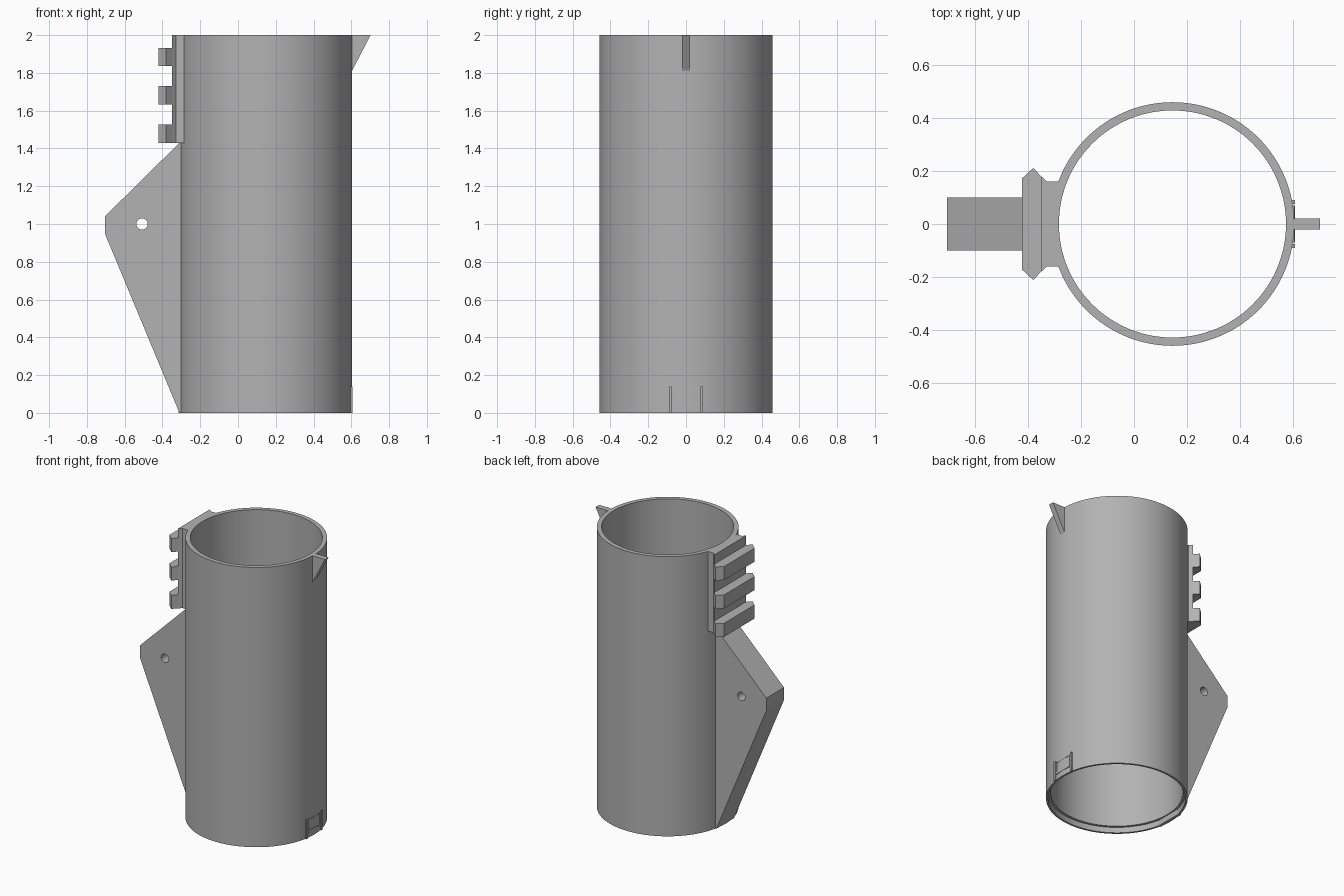
import bpy
import bmesh
from math import pi, radians
from mathutils import Matrix, Vector

if "Cube" in bpy.data.objects:
    bpy.data.objects.remove(bpy.data.objects["Cube"], do_unlink=True)

grey = bpy.data.materials.new("plain grey")
grey.use_nodes = True
grey.diffuse_color = (0.45, 0.45, 0.45, 1)
grey.node_tree.nodes["Principled BSDF"].inputs["Base Color"].default_value = grey.diffuse_color

CX, OUTER, INNER, HEIGHT = 0.145, 0.459, 0.428, 2.0


def finish(name, bm, smooth=False):
    bmesh.ops.recalc_face_normals(bm, faces=bm.faces)
    mesh = bpy.data.meshes.new(name)
    bm.to_mesh(mesh)
    bm.free()
    mesh.materials.append(grey)
    obj = bpy.data.objects.new(name, mesh)
    bpy.context.collection.objects.link(obj)
    if smooth:
        bpy.ops.object.select_all(action="DESELECT")
        obj.select_set(True)
        bpy.context.view_layer.objects.active = obj
        bpy.ops.object.shade_smooth_by_angle(angle=radians(30))
    return obj


def prism(name, points, offset):
    """Extrude a planar outline along an offset vector."""
    bm = bmesh.new()
    face = bm.faces.new([bm.verts.new(p) for p in points])
    new = bmesh.ops.extrude_face_region(bm, geom=[face])["geom"]
    verts = [v for v in new if isinstance(v, bmesh.types.BMVert)]
    bmesh.ops.translate(bm, verts=verts, vec=Vector(offset))
    return finish(name, bm)


def side_plate(name, outline, half_width):
    return prism(name, [(x, -half_width, z) for x, z in outline], (0, 2 * half_width, 0))


def box(name, x0, x1, y0, y1, z0, z1):
    return prism(name, [(x0, y0, z0), (x1, y0, z0), (x1, y1, z0), (x0, y1, z0)],
                 (0, 0, z1 - z0))


# Hollow tube with a shallow counterbore at the bottom
bm = bmesh.new()
section = [(OUTER, 0), (OUTER, HEIGHT), (INNER, HEIGHT), (INNER, 0.04), (0.445, 0.04), (0.445, 0)]
verts = [bm.verts.new((CX + r, 0, z)) for r, z in section]
edges = [bm.edges.new((verts[i - 1], verts[i])) for i in range(len(verts))]
bmesh.ops.spin(bm, geom=verts + edges, cent=(CX, 0, 0), axis=(0, 0, 1),
               angle=2 * pi, steps=128, use_merge=True)
bmesh.ops.remove_doubles(bm, verts=bm.verts, dist=0.0001)
finish("tube", bm, smooth=True)

# Mounting fin with a cross hole
fin = side_plate("mounting_fin", [(-0.29, 0), (-0.31, 0), (-0.705, 0.95),
                                  (-0.705, 1.04), (-0.31, 1.43), (-0.29, 1.43)], 0.1)
bm = bmesh.new()
bmesh.ops.create_cone(bm, cap_ends=True, segments=32, radius1=0.03, radius2=0.03, depth=0.5,
                      matrix=Matrix.Translation((-0.508, 0, 1)) @ Matrix.Rotation(pi / 2, 4, "X"))
cutter = finish("hole_cutter", bm)
cutter.hide_render = True
hole = fin.modifiers.new("hole", "BOOLEAN")
hole.object = cutter
hole.solver = "EXACT"
bpy.context.view_layer.objects.active = fin
bpy.ops.object.modifier_apply(modifier="hole")
bpy.data.objects.remove(cutter, do_unlink=True)


# Accessory rail: continuous base and three teeth sharing one dovetail section
def rail_part(name, half, z0, z1):
    outline = half + [(x, -y) for x, y in reversed(half)]
    prism(name, [(x, y, z0) for x, y in outline], (0, 0, z1 - z0))


rail_part("rail_base", [(-0.283, 0.16), (-0.328, 0.16), (-0.35, 0.18)], 1.43, HEIGHT)
for i in range(3):
    z = 1.43 + 0.203 * i
    rail_part(f"rail_tooth_{i + 1}",
              [(-0.35, 0.18), (-0.38, 0.211), (-0.422, 0.172)], z, z + 0.097)

# Triangular sight post on the opposite rim
side_plate("sight_post", [(0.585, 1.81), (0.603, 1.81), (0.702, HEIGHT), (0.585, HEIGHT)], 0.02)

# Latch at the foot: two side rails around a framed tab
for side, name in ((1, "left"), (-1, "right")):
    y0, y1 = sorted((side * 0.076, side * 0.09))
    box(f"latch_rail_{name}", 0.585, 0.606, y0, y1, 0, 0.14)
    y0, y1 = sorted((side * 0.062, side * 0.07))
    box(f"latch_frame_{name}", 0.585, 0.605, y0, y1, 0.04, 0.13)
box("latch_frame_top", 0.585, 0.605, -0.07, 0.07, 0.122, 0.13)
box("latch_frame_bottom", 0.585, 0.606, -0.07, 0.07, 0.038, 0.052)
